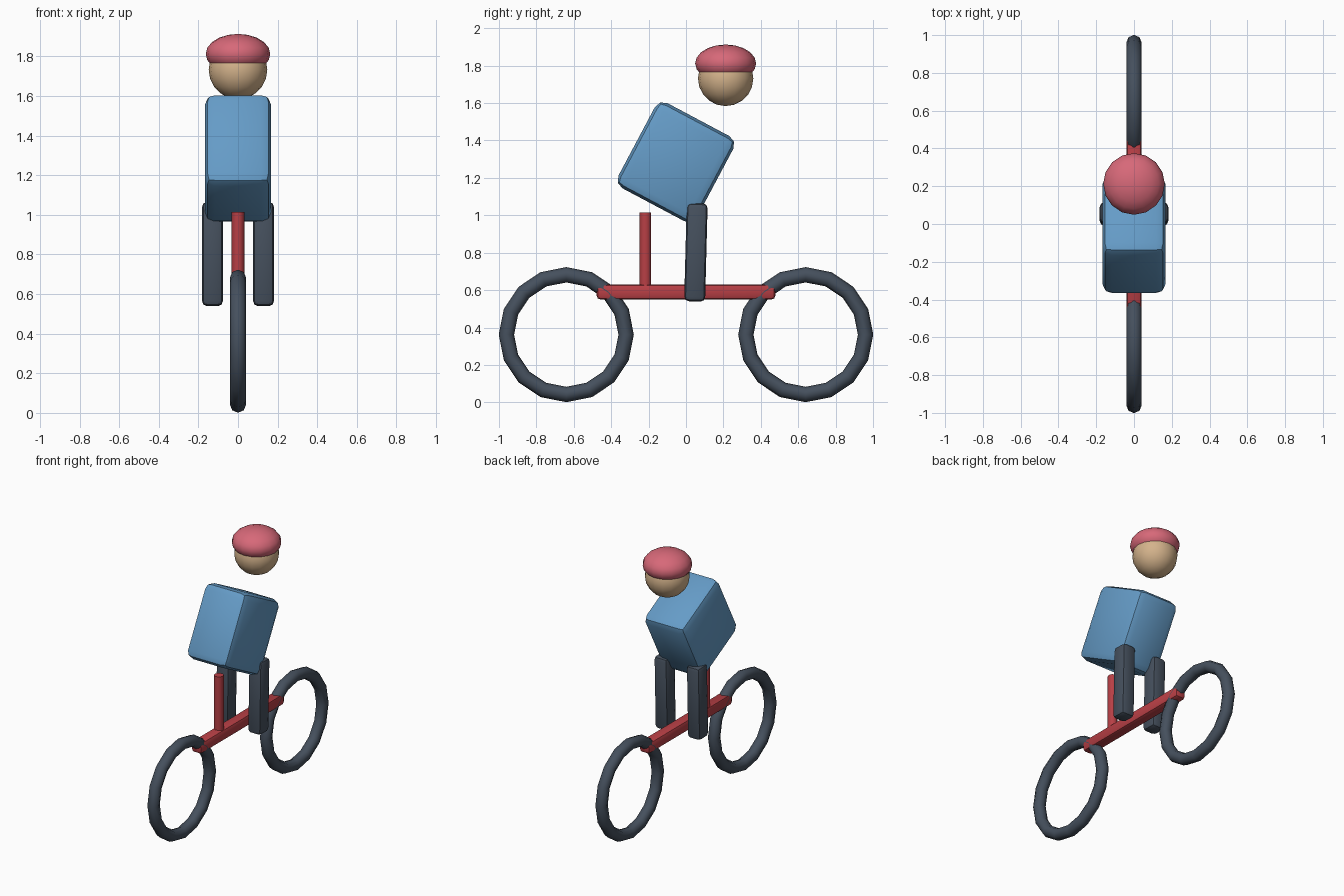
import bpy
from math import radians, pi

cube = bpy.data.objects.get("Cube")
if cube:
    bpy.data.objects.remove(cube, do_unlink=True)


def material(name, color):
    mat = bpy.data.materials.new(name)
    mat.use_nodes = True
    rgba = (*color, 1)
    mat.diffuse_color = rgba
    mat.node_tree.nodes["Principled BSDF"].inputs["Base Color"].default_value = rgba
    return mat


slate = material("dark slate", (0.06, 0.08, 0.11))
red = material("frame red", (0.48, 0.05, 0.06))
blue = material("jersey blue", (0.13, 0.33, 0.57))
skin = material("skin tan", (0.66, 0.45, 0.26))
pink = material("helmet pink", (0.68, 0.14, 0.19))


def finish(name, mat, angle=60):
    obj = bpy.context.object
    obj.name = name
    obj.data.materials.append(mat)
    bpy.ops.object.shade_smooth_by_angle(angle=radians(angle))
    return obj


def rounded_box(name, mat, center, size, bevel, tilt=0):
    bpy.ops.mesh.primitive_cube_add(size=1, location=center)
    obj = bpy.context.object
    obj.scale = size
    bpy.ops.object.transform_apply(location=False, rotation=False, scale=True)
    obj.rotation_euler.x = radians(tilt)
    mod = obj.modifiers.new("rounded edges", "BEVEL")
    mod.width = bevel
    mod.segments = 2
    bpy.ops.object.modifier_apply(modifier=mod.name)
    return finish(name, mat, 40)


def ball(name, mat, center, radii):
    bpy.ops.mesh.primitive_uv_sphere_add(segments=16, ring_count=10, radius=1, location=center)
    bpy.context.object.scale = radii
    bpy.ops.object.transform_apply(location=False, rotation=False, scale=True)
    return finish(name, mat)


# Wheels
for name, y in (("front_wheel", -0.64), ("back_wheel", 0.64)):
    bpy.ops.mesh.primitive_torus_add(
        major_radius=0.32, minor_radius=0.041, major_segments=16, minor_segments=8,
        location=(0, y, 0.362), rotation=(0, pi / 2, 0))
    finish(name, slate)

# Frame bar and post
rounded_box("frame_bar", red, (0, 0, 0.59), (0.08, 0.955, 0.08), 0.02)
bpy.ops.mesh.primitive_cylinder_add(
    vertices=10, radius=0.032, depth=0.43, location=(0, -0.217, 0.8),
    rotation=(0, 0, pi / 2))
finish("seat_post", red)

# Rider
rounded_box("torso", blue, (0, -0.054, 1.284), (0.335, 0.475, 0.515), 0.05, -28)
for name, side in (("left_leg", 1), ("right_leg", -1)):
    rounded_box(name, slate, (side * 0.129, 0.053, 0.802), (0.105, 0.112, 0.525), 0.025, -1.5)
ball("head", skin, (0, 0.212, 1.732), (0.148, 0.148, 0.148))
ball("helmet", pink, (0, 0.212, 1.812), (0.163, 0.163, 0.101))
